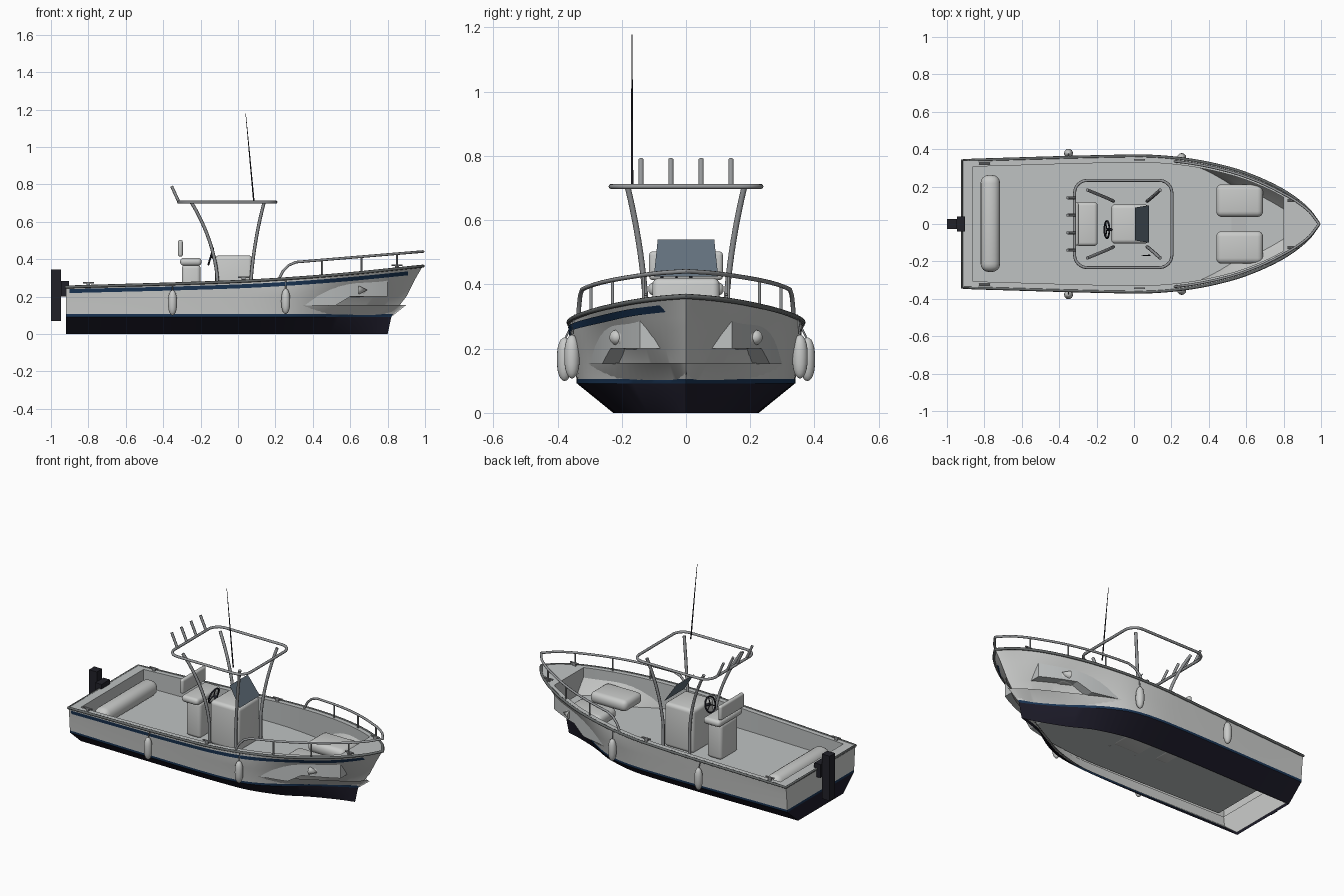
import bpy
import bmesh
import math
from mathutils import Vector

cube = bpy.data.objects.get("Cube")
if cube:
    bpy.data.objects.remove(cube)


def material(name, r, g, b):
    mat = bpy.data.materials.new(name)
    mat.use_nodes = True
    mat.diffuse_color = (r, g, b, 1)
    mat.node_tree.nodes["Principled BSDF"].inputs["Base Color"].default_value = (r, g, b, 1)
    return mat


WHITE = material("hull white", .6, .61, .6)
DECK = material("deck grey", .52, .54, .54)
NAVY = material("bottom navy", .012, .011, .022)
BLUE = material("stripe blue", .01, .035, .09)
CUSHION = material("cushion white", .58, .59, .58)
METAL = material("rail metal", .3, .31, .32)
RUBBER = material("rub rail grey", .13, .14, .14)
GLASS = material("windshield glass", .12, .16, .2)
BLACK = material("black trim", .015, .015, .022)


def smooth(obj, angle=35):
    bpy.ops.object.select_all(action='DESELECT')
    obj.select_set(True)
    bpy.context.view_layer.objects.active = obj
    bpy.ops.object.shade_smooth_by_angle(angle=math.radians(angle))


def finish(name, bm, mats, angle=35):
    bmesh.ops.remove_doubles(bm, verts=bm.verts, dist=.0004)
    bmesh.ops.recalc_face_normals(bm, faces=bm.faces)
    mesh = bpy.data.meshes.new(name)
    bm.to_mesh(mesh)
    bm.free()
    for mat in mats:
        mesh.materials.append(mat)
    obj = bpy.data.objects.new(name, mesh)
    bpy.context.collection.objects.link(obj)
    smooth(obj, angle)
    return obj


def grid(bm, rows, pick=lambda i, j: 0):
    verts = [[bm.verts.new(p) for p in row] for row in rows]
    for i in range(len(rows) - 1):
        for j in range(len(rows[0]) - 1):
            quad = (verts[i][j], verts[i][j + 1], verts[i + 1][j + 1], verts[i + 1][j])
            bm.faces.new(quad).material_index = pick(i, j)


def spline(points, x):
    """Smooth value at x through (x, value) points."""
    n = len(points) - 1
    x = min(max(x, points[0][0]), points[n][0])
    k = next(i for i in range(n) if x <= points[i + 1][0])
    slope = lambda i: ((points[min(i + 1, n)][1] - points[max(i - 1, 0)][1])
                       / (points[min(i + 1, n)][0] - points[max(i - 1, 0)][0]))
    (xa, a), (xb, b) = points[k], points[k + 1]
    h = xb - xa
    t = (x - xa) / h
    return max(0, (1 + 2 * t) * (1 - t) ** 2 * a + t * (1 - t) ** 2 * h * slope(k)
               + t * t * (3 - 2 * t) * b + t * t * (t - 1) * h * slope(k + 1))


def box(name, centre, size, mat, bevel=0, tilt=0):
    bm = bmesh.new()
    bmesh.ops.create_cube(bm, size=1)
    bmesh.ops.scale(bm, vec=size, verts=bm.verts)
    if bevel:
        bmesh.ops.bevel(bm, geom=bm.edges[:], offset=bevel, segments=4, profile=.5, affect='EDGES')
    obj = finish(name, bm, [mat], 40)
    obj.location = centre
    obj.rotation_euler.y = tilt
    return obj


def tube(name, points, radius, mat, cyclic=False, end_scale=1):
    curve = bpy.data.curves.new(name, 'CURVE')
    curve.dimensions = '3D'
    curve.bevel_depth = radius
    curve.bevel_resolution = 2
    curve.use_fill_caps = True
    line = curve.splines.new('POLY')
    line.points.add(len(points) - 1)
    for i, (point, p) in enumerate(zip(line.points, points)):
        point.co = (*p, 1)
        point.radius = 1 + (end_scale - 1) * i / (len(points) - 1)
    line.use_cyclic_u = cyclic
    temp = bpy.data.objects.new(name + "_path", curve)
    bpy.context.collection.objects.link(temp)
    mesh = bpy.data.meshes.new_from_object(temp.evaluated_get(bpy.context.evaluated_depsgraph_get()))
    bpy.data.objects.remove(temp)
    obj = bpy.data.objects.new(name, mesh)
    bpy.context.collection.objects.link(obj)
    mesh.materials.clear()
    mesh.materials.append(mat)
    smooth(obj, 50)
    return obj


# Hull plan lines: half width along x at each level
STERN = -.92
keel = [(STERN, .22), (.15, .22), (.4, .165), (.55, .09), (.7, .03), (.8, 0)]
chine = [(STERN, .325), (0, .34), (.25, .32), (.4, .26), (.6, .125), (.75, .035), (.82, 0)]
middle = [(STERN, .333), (0, .355), (.25, .34), (.4, .295), (.6, .19), (.8, .08), (.9, 0)]
upper = [(STERN, .337), (0, .36), (.25, .35), (.4, .315), (.6, .24), (.8, .145), (.95, 0)]
sheer = [(STERN, .34), (0, .364), (.2, .355), (.4, .325), (.6, .27), (.8, .178), (.93, .08), (.99, 0)]
boot = [(x + .008 * (w == 0), w + .001 * (w > 0)) for x, w in chine]
rise = [(STERN, .255), (0, .285), (.5, .318), (1, .368)]


def sheer_z(x):
    return spline(rise, x)


LEVELS = [(keel, lambda x: 0), (chine, lambda x: .092), (boot, lambda x: .106),
          (middle, lambda x: .2), (upper, lambda x: .2 + .6 * (sheer_z(x) - .2)), (sheer, sheer_z)]


def hull_width(x, z):
    for (pa, za), (pb, zb) in zip(LEVELS, LEVELS[1:]):
        if z <= zb(x):
            f = (z - za(x)) / (zb(x) - za(x))
            return spline(pa, x) * (1 - f) + spline(pb, x) * f
    return spline(sheer, x)


def loft(levels, inset=0, steps=48):
    """Rows of points from one side round the bow to the other."""
    rows = []
    for plan, height in levels:
        length = plan[-1][0] - inset - STERN
        xs = [STERN + inset + length * (1 - (1 - i / steps) ** 1.4) for i in range(steps + 1)]
        side = [(x, max(0, spline(plan, x) - inset) if x < xs[-1] else 0, height(x)) for x in xs]
        rows.append([(x, -y, z) for x, y, z in side] + side[::-1][1:])
        rows[-1].append(rows[-1][0])  # transom
    return rows


bm = bmesh.new()
grid(bm, loft(LEVELS), lambda i, j: (1, 2, 0, 0, 0)[i])
finish("hull", bm, [WHITE, NAVY, BLUE], 30)

# White skin inside the open bottom
bm = bmesh.new()
grid(bm, loft([(keel, lambda x: .006), (chine, lambda x: .092), (middle, lambda x: .155)], .012))
finish("inner_skin", bm, [WHITE], 30)

# Gunwale, cockpit liner, stepped floor and foredeck
AFT, FORE, FLOOR, BOW_FLOOR = -.86, .8, .152, .2


def inner_width(x):
    return max(0, spline(sheer, x) - .035)


def deck_row(x, sunk):
    w, s, i = spline(sheer, x), sheer_z(x), inner_width(x)
    step = min(1, max(0, (x - .52) / .08))
    f = FLOOR + (BOW_FLOOR - FLOOR) * step if sunk else s
    return [(x, -w, s), (x, -i, s), (x, -i, f), (x, i, f), (x, i, s), (x, w, s)]


inside = sorted([AFT + (FORE - AFT) * k / 40 for k in range(41)] + [.52, .6])
rows = [deck_row(STERN, False), deck_row(AFT, False)] + [deck_row(x, True) for x in inside]
rows += [deck_row(FORE + (.99 - FORE) * k / 10, False) for k in range(11)]
bm = bmesh.new()
grid(bm, rows)
finish("deck_and_liner", bm, [DECK], 30)

# Rub rail round the sheer and across the transom
edge = [STERN + (.99 - STERN) * (1 - (1 - k / 40) ** 1.5) for k in range(41)]
rim = [(x, -spline(sheer, x), sheer_z(x) - .004) for x in edge]
rim += [(x, -y, z) for x, y, z in rim[-2::-1]]
tube("rub_rail", rim, .008, RUBBER, cyclic=True)

# Painted stripe along the right side
stripe = []
for k in range(41):
    x = -.9 + 1.81 * k / 40
    drop = .016 + .008 * k / 40
    stripe.append([(x, -hull_width(x, z) - .005, z)
                   for z in (sheer_z(x) - drop - .021, sheer_z(x) - drop)])
bm = bmesh.new()
grid(bm, stripe)
finish("sheer_stripe", bm, [BLUE])

# Bow rail with stanchions
def rail_z(x):
    return .385 + .056 * (x - .32) / .67


def rail_y(x):
    return spline(sheer, x) - .018 * (1 - max(0, x - .8) / .19)


half = [(x, -rail_y(x), z) for x, z in ((.22, sheer_z(.22)), (.24, .335), (.27, .367))]
half += [(x, -rail_y(x), rail_z(x)) for x in [.31 + .68 * math.sin(k / 20 * math.pi / 2) for k in range(21)]]
tube("bow_rail", half + [(x, -y, z) for x, y, z in half[-2::-1]], .007, METAL)

# Parts in mirrored pairs
for side, label in ((-1, "right"), (1, "left")):
    for x in (.45, .66, .85):
        y = side * rail_y(x)
        tube(f"stanchion_{label}", [(x, y, sheer_z(x)), (x, y, rail_z(x))], .005, METAL)
    for x, y, z in ((-.35, .378, .167), (.255, .335 + .02, .175)):
        bm = bmesh.new()
        bmesh.ops.create_uvsphere(bm, u_segments=16, v_segments=12, radius=1)
        for v in bm.verts:
            v.co.z = math.copysign(abs(v.co.z) ** .8, v.co.z)
            v.co = Vector((v.co.x * .024, v.co.y * .024, v.co.z * .068))
        finish(f"fender_{label}", bm, [CUSHION], 60).location = (x, side * y, z)
        tube(f"fender_rope_{label}", [(x, side * y, z + .06),
                                      (x, side * spline(sheer, x), sheer_z(x))], .003, METAL)
    for x in (-.8, .03, .85):
        y, z = side * (spline(sheer, x) - .02), sheer_z(x)
        box(f"cleat_{label}", (x, y, z + .016), (.06, .009, .008), METAL, .002)
        box(f"cleat_foot_{label}", (x, y, z + .006), (.02, .009, .016), METAL)
    bm = bmesh.new()
    bmesh.ops.create_cone(bm, segments=12, radius1=.024, radius2=0, depth=.05, cap_ends=True)
    light = finish(f"side_light_{label}", bm, [CUSHION], 40)
    light.location = (.668, side * .215, .235)
    light.rotation_euler.y = math.pi / 2
    box(f"bow_cushion_{label}", (.565, side * .125, .232), (.25, .175, .07), CUSHION, .03)
    # Curved tower legs
    for name, foot, bend, top in (("aft", -.11, -.125, -.25), ("fore", .07, .085, .14)):
        leg = []
        for k in range(17):
            t = max(0, (k - 4) / 12)
            x = foot + 2 * t * (1 - t) * (bend - foot) + t * t * (top - foot)
            leg.append((x, side * (.122 + .02 * t + .04 * t * t), FLOOR + (.705 - FLOOR) * k / 16))
        tube(f"tower_leg_{name}_{label}", leg, .009, METAL)

# Tower top ring
ring = []
for q, (cx, cy) in enumerate(((.135, .165), (-.25, .165), (-.25, -.165), (.135, -.165))):
    for k in range(7):
        a = (q + k / 6) * math.pi / 2
        ring.append((cx + .068 * math.cos(a), cy + .068 * math.sin(a), .705))
tube("tower_ring", ring, .008, METAL, cyclic=True)
for y in (-.14, -.047, .047, .14):
    tube("rod_holder", [(-.318, y, .71), (-.355, y, .79)], .008, METAL)
tube("antenna_base", [(.085, -.168, .705), (.058, -.168, 1)], .004, BLACK, end_scale=.7)
tube("antenna_tip", [(.058, -.168, 1), (.041, -.168, 1.178)], .0025, BLACK, end_scale=.5)

# Console with windshield and wheel
box("console", (-.022, 0, .285), (.2, .21, .27), WHITE, .022)
bm = bmesh.new()
grid(bm, [[(.08, -.1, .425), (.08, .1, .425)], [(.005, -.088, .54), (.005, .088, .54)]])
finish("windshield", bm, [GLASS])
tilt = Vector((.3, 0, 1)).normalized()
hub = Vector((-.145, -.03, .415))
tube("steering_wheel", [hub + tilt * (.046 * math.sin(a)) + Vector((0, .046 * math.cos(a), 0))
                        for a in [k * math.pi / 12 for k in range(24)]], .005, BLACK, cyclic=True)
tube("steering_column", [hub, (-.1, -.03, .4)], .008, BLACK)
for a in (math.pi / 2, math.pi * 7 / 6, math.pi * 11 / 6):
    tube("wheel_spoke", [hub, hub + tilt * (.046 * math.sin(a)) + Vector((0, .046 * math.cos(a), 0))], .003, BLACK)

# Helm seat and stern bench
box("seat_pedestal", (-.25, 0, .26), (.1, .17, .22), WHITE, .02)
box("seat_cushion", (-.252, 0, .386), (.115, .235, .042), CUSHION, .019)
box("seat_back", (-.308, 0, .458), (.026, .23, .09), CUSHION, .0125)
box("stern_bench", (-.768, .003, .2), (.105, .52, .095), CUSHION, .045)

# Outboard motor and bracket
box("outboard", (-.973, 0, .207), (.054, .052, .276), BLACK)
box("outboard_bracket", (-.925, 0, .243), (.042, .08, .083), BLACK)
